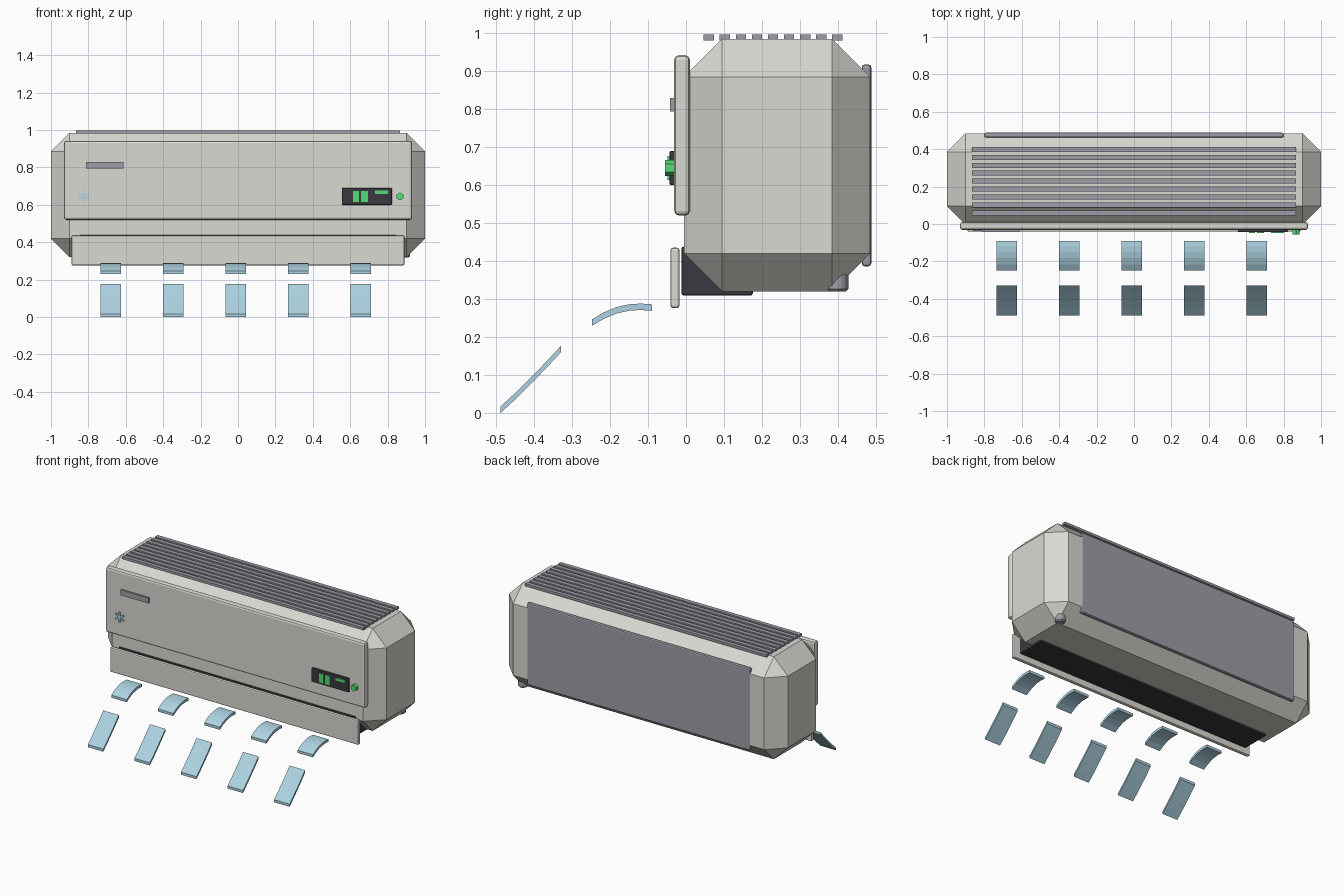
import bpy
import bmesh
import math

cube = bpy.data.objects.get("Cube")
if cube:
    bpy.data.objects.remove(cube, do_unlink=True)


def material(name, r, g, b):
    m = bpy.data.materials.new(name)
    m.use_nodes = True
    m.diffuse_color = (r, g, b, 1)
    bsdf = next(n for n in m.node_tree.nodes if n.type == 'BSDF_PRINCIPLED')
    bsdf.inputs["Base Color"].default_value = (r, g, b, 1)
    return m


CREAM = material("warm white", 0.70, 0.69, 0.64)
GREY = material("cool grey", 0.34, 0.345, 0.39)
DARK = material("near black", 0.04, 0.04, 0.05)
GREEN = material("display green", 0.09, 0.72, 0.18)
BLUE = material("air blue", 0.42, 0.65, 0.76)


def finish(bm, name, mat):
    bmesh.ops.recalc_face_normals(bm, faces=bm.faces)
    mesh = bpy.data.meshes.new(name)
    bm.to_mesh(mesh)
    bm.free()
    mesh.materials.append(mat)
    ob = bpy.data.objects.new(name, mesh)
    bpy.context.collection.objects.link(ob)
    return ob


def bevel(bm, size, segments):
    if size:
        bmesh.ops.bevel(bm, geom=bm.edges[:], offset=size, segments=segments,
                        profile=0.5, affect='EDGES')


def box(name, mat, xs, ys, zs, size=0, segments=2):
    """Box between the given limits, with all edges bevelled."""
    bm = bmesh.new()
    bmesh.ops.create_cube(bm, size=1)
    for v in bm.verts:
        v.co = [lim[0] if c < 0 else lim[1] for c, lim in zip(v.co, (xs, ys, zs))]
    bevel(bm, size, segments)
    return finish(bm, name, mat)


def cylinder(name, mat, radius, depth, sides, location, rotation=(0, 0, 0), size=0):
    bm = bmesh.new()
    bmesh.ops.create_cone(bm, cap_ends=True, segments=sides, radius1=radius,
                          radius2=radius, depth=depth)
    if size:
        rims = [e for e in bm.edges if abs(e.verts[0].co.z - e.verts[1].co.z) < 1e-5]
        bmesh.ops.bevel(bm, geom=rims, offset=size, segments=1, affect='EDGES')
    ob = finish(bm, name, mat)
    ob.location, ob.rotation_euler = location, rotation
    return ob


def strip(name, mat, x, width, thickness, path):
    """Solid ribbon following a (y, z) path along its upper side."""
    loop = path + [(y, z - thickness) for y, z in reversed(path)]
    bm = bmesh.new()
    face = bm.faces.new([bm.verts.new((x - width / 2, y, z)) for y, z in loop])
    out = bmesh.ops.extrude_face_region(bm, geom=[face])
    moved = [v for v in out["geom"] if isinstance(v, bmesh.types.BMVert)]
    bmesh.ops.translate(bm, verts=moved, vec=(width, 0, 0))
    return finish(bm, name, mat)


# Chamfered housing, front cover, outlet flap and rear mounting plate
box("housing", CREAM, (-1, 1), (-0.005, 0.485), (0.32, 0.985), 0.1, 1)
box("front_cover", CREAM, (-0.93, 0.93), (-0.031, 0.01), (0.52, 0.942), 0.012)
box("outlet_flap", CREAM, (-0.89, 0.89), (-0.041, -0.017), (0.276, 0.435), 0.007)
box("rear_plate", GREY, (-0.8, 0.8), (0.463, 0.488), (0.386, 0.918), 0.008)

# Dark air outlet under the front edge
box("air_outlet", DARK, (-0.85, 0.85), (-0.012, 0.176), (0.309, 0.438), 0.006)

# Intake slats on top
for i in range(9):
    y = 0.06 + i * 0.0423
    box(f"intake_slat_{i + 1}", GREY, (-0.865, 0.865),
        (y - 0.0135, y + 0.0135), (0.981, 0.997))

# Drain spout on the rear left corner
cylinder("drain_spout", GREY, 0.03, 0.055, 16, (0.89, 0.398, 0.347), size=0.007)

# Trim plate and snowflake on the cover
box("trim_plate", GREY, (-0.813, -0.612), (-0.042, -0.028), (0.794, 0.829))
for i in range(3):
    arm = box(f"snowflake_arm_{i + 1}", BLUE, (-0.005, 0.005),
              (-0.007, 0.007), (-0.034, 0.034))
    arm.location = (-0.825, -0.031, 0.645)
    arm.rotation_euler = (0, i * math.pi / 3, 0)

# Display with lit segments, and a six-sided button
box("display", DARK, (0.555, 0.823), (-0.044, -0.025), (0.6, 0.69), 0.005)
for name, xs, zs in (("left_digit", (0.614, 0.648), (0.614, 0.674)),
                     ("right_digit", (0.658, 0.695), (0.614, 0.674)),
                     ("signal_bar", (0.732, 0.802), (0.658, 0.676))):
    box(name, GREEN, xs, (-0.049, -0.04), zs)
cylinder("button", GREEN, 0.021, 0.03, 6, (0.866, -0.04, 0.645),
         (math.pi / 2, 0, math.pi / 2 * 0))

# Air stream ribbons: a curved upper piece and a sloping lower piece
UPPER = [(-0.248, 0.246), (-0.216, 0.265), (-0.182, 0.279), (-0.15, 0.286),
         (-0.12, 0.288), (-0.09, 0.286)]
LOWER = [(-0.488, 0.017), (-0.448, 0.054), (-0.408, 0.094), (-0.368, 0.135),
         (-0.329, 0.177)]
for i in range(5):
    x = -0.68 + i * 0.334
    strip(f"upper_air_stream_{i + 1}", BLUE, x, 0.111, 0.017, UPPER)
    strip(f"lower_air_stream_{i + 1}", BLUE, x, 0.111, 0.017, LOWER)
